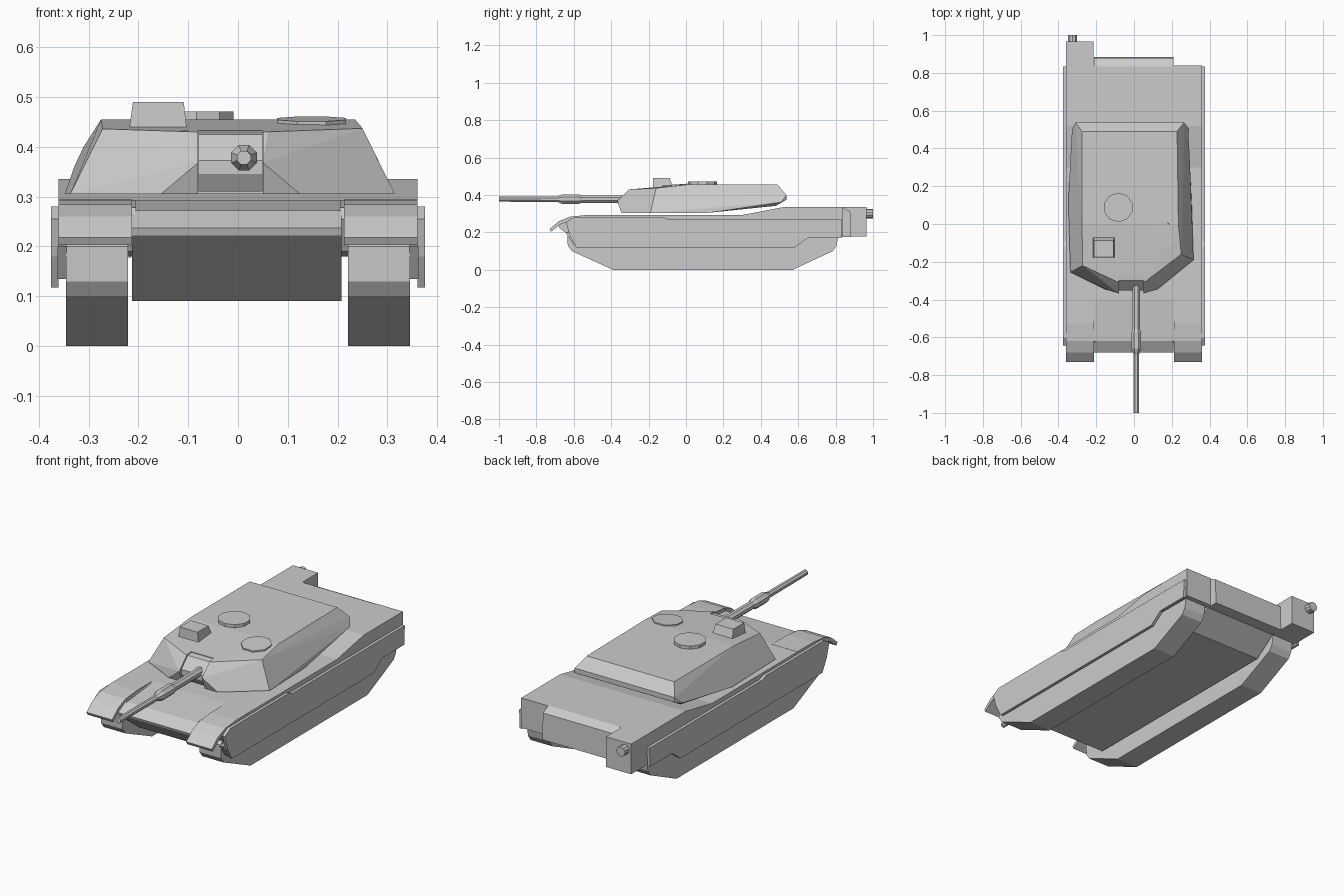
import bpy, bmesh, math
from mathutils import Matrix


def finish(name, bm):
    bmesh.ops.recalc_face_normals(bm, faces=bm.faces)
    me = bpy.data.meshes.new(name)
    bm.to_mesh(me)
    bm.free()
    ob = bpy.data.objects.new(name, me)
    bpy.context.collection.objects.link(ob)
    return ob


def prism(name, x0, x1, profile):
    """Side profile of (y, z) points extruded from x0 to x1."""
    bm = bmesh.new()
    face = bm.faces.new([bm.verts.new((x0, y, z)) for y, z in profile])
    ext = bmesh.ops.extrude_face_region(bm, geom=[face])
    moved = [v for v in ext["geom"] if isinstance(v, bmesh.types.BMVert)]
    bmesh.ops.translate(bm, verts=moved, vec=(x1 - x0, 0, 0))
    return finish(name, bm)


def hull_shape(name, points):
    """Convex faceted solid around a few corner points."""
    bm = bmesh.new()
    for p in points:
        bm.verts.new(p)
    res = bmesh.ops.convex_hull(bm, input=bm.verts)
    loose = {g for g in res["geom_interior"] + res["geom_unused"] if isinstance(g, bmesh.types.BMVert)}
    bmesh.ops.delete(bm, geom=list(loose), context="VERTS")
    bmesh.ops.dissolve_limit(bm, angle_limit=math.radians(2), verts=bm.verts, edges=bm.edges)
    return finish(name, bm)


def lathe(name, rings, sides, matrix):
    """Closed turned part from (distance, radius) rings along local z."""
    bm = bmesh.new()
    loops = []
    for h, r in rings:
        loops.append([bm.verts.new((r * math.cos(a), r * math.sin(a), h))
                      for a in [2 * math.pi * (i + 0.5) / sides for i in range(sides)]])
    for a, b in zip(loops, loops[1:]):
        for i in range(sides):
            j = (i + 1) % sides
            bm.faces.new((a[i], a[j], b[j], b[i]))
    bm.faces.new(loops[0])
    bm.faces.new(loops[-1])
    bm.transform(matrix)
    return finish(name, bm)


# Central hull with sloped nose, belly and rear grille
prism("hull_body", -0.213, 0.208, [
    (-0.4, 0.293), (-0.62, 0.272), (-0.68, 0.237), (-0.675, 0.222), (-0.5, 0.09),
    (0.7, 0.09), (0.82, 0.175), (0.883, 0.175), (0.878, 0.312), (0.835, 0.335),
    (0.52, 0.335), (0.3, 0.293)])

# Sponsons, fenders, tracks and skirts on both sides
for side, s in (("left", -1), ("right", 1)):
    prism(side + "_sponson", s * 0.205, s * 0.36, [
        (-0.4, 0.293), (-0.62, 0.278), (-0.64, 0.255), (-0.6, 0.19), (0.84, 0.18),
        (0.84, 0.335), (0.52, 0.335), (0.3, 0.293)])
    prism(side + "_fender", s * 0.213, s * 0.36, [
        (-0.4, 0.294), (-0.53, 0.293), (-0.62, 0.284), (-0.68, 0.26), (-0.73, 0.218),
        (-0.722, 0.203), (-0.67, 0.243), (-0.61, 0.266), (-0.4, 0.275)])
    prism(side + "_track", s * 0.221, s * 0.345, [
        (-0.62, 0.215), (-0.635, 0.2), (-0.632, 0.13), (-0.61, 0.1), (-0.39, 0), (0.57, 0),
        (0.785, 0.1), (0.805, 0.13), (0.815, 0.19)])
    prism(side + "_skirt", s * 0.36, s * 0.375, [
        (-0.6, 0.28), (-0.642, 0.255), (-0.62, 0.18), (-0.585, 0.118), (0.58, 0.118),
        (0.65, 0.17), (0.83, 0.17), (0.835, 0.268), (-0.09, 0.268), (-0.12, 0.28)])
    prism(side + "_skirt_bracket", s * 0.343, s * 0.362, [
        (-0.645, 0.2), (-0.6, 0.135), (-0.5, 0.135), (-0.5, 0.2)])

# Rear power unit box with exhaust
prism("power_unit_box", -0.36, -0.215, [(0.83, 0.178), (0.965, 0.178), (0.965, 0.335), (0.83, 0.335)])
lathe("exhaust_pipe", [(0.95, 0.025), (1.0, 0.025)], 10,
      Matrix.Translation((-0.325, 0, 0.3)) @ Matrix.Rotation(-math.pi / 2, 4, "X"))

# Faceted turret
turret = hull_shape("turret", [
    # roof
    (-0.275, 0.49, 0.455), (0.228, 0.49, 0.455), (-0.275, 0, 0.455), (0.235, 0, 0.455),
    (-0.272, -0.22, 0.436), (0.25, -0.16, 0.437), (-0.09, -0.305, 0.43), (0.06, -0.305, 0.43),
    # front tips and base
    (-0.08, -0.368, 0.368), (0.05, -0.368, 0.368), (-0.08, -0.335, 0.305), (0.05, -0.335, 0.305),
    (-0.155, -0.345, 0.305), (0.125, -0.345, 0.305), (-0.337, -0.255, 0.305), (0.315, -0.19, 0.305),
    (-0.348, 0.12, 0.305), (0.305, 0.12, 0.305),
    # rear bustle
    (-0.31, 0.537, 0.4), (0.265, 0.537, 0.4), (-0.31, 0.537, 0.375), (0.265, 0.537, 0.375),
    (-0.328, 0.5, 0.362), (0.287, 0.51, 0.362), (-0.305, 0.48, 0.342), (0.27, 0.48, 0.342)])

# Slot in the turret front for the gun mount
cutter = prism("slot_cutter", -0.08, 0.05, [(-0.27, 0.5), (-0.27, 0.28), (-0.45, 0.28), (-0.45, 0.5)])
cutter.hide_render = True
mod = turret.modifiers.new("slot", "BOOLEAN")
mod.operation = "DIFFERENCE"
mod.solver = "EXACT"
mod.object = cutter
bpy.context.view_layer.objects.active = turret
bpy.ops.object.modifier_apply(modifier=mod.name)
bpy.data.objects.remove(cutter)

# Gun mount and barrel
prism("gun_mount", -0.079, 0.049, [
    (-0.265, 0.43), (-0.3, 0.425), (-0.352, 0.372), (-0.352, 0.345), (-0.33, 0.31), (-0.265, 0.31)])
lathe("gun_barrel", [(0.3, 0.022), (0.555, 0.021), (0.575, 0.028), (0.66, 0.028), (0.69, 0.016), (1.0, 0.015)],
      8, Matrix.Translation((0.012, 0, 0.378)) @ Matrix.Rotation(math.pi / 2, 4, "X"))

# Roof hatches and sight box
lathe("commander_hatch", [(0.44, 0.078), (0.471, 0.078)], 10, Matrix.Translation((-0.083, 0.088, 0)))
lathe("loader_hatch", [(-0.015, 0.075), (0.008, 0.075)], 8,
      Matrix.Translation((0.148, -0.06, 0.448)) @ Matrix.Rotation(math.radians(4), 4, "X"))
hull_shape("sight_box", [(x, y, 0.43) for x in (-0.219, -0.102) for y in (-0.178, -0.065)]
           + [(x, y, 0.49) for x in (-0.211, -0.109) for y in (-0.176, -0.087)])
